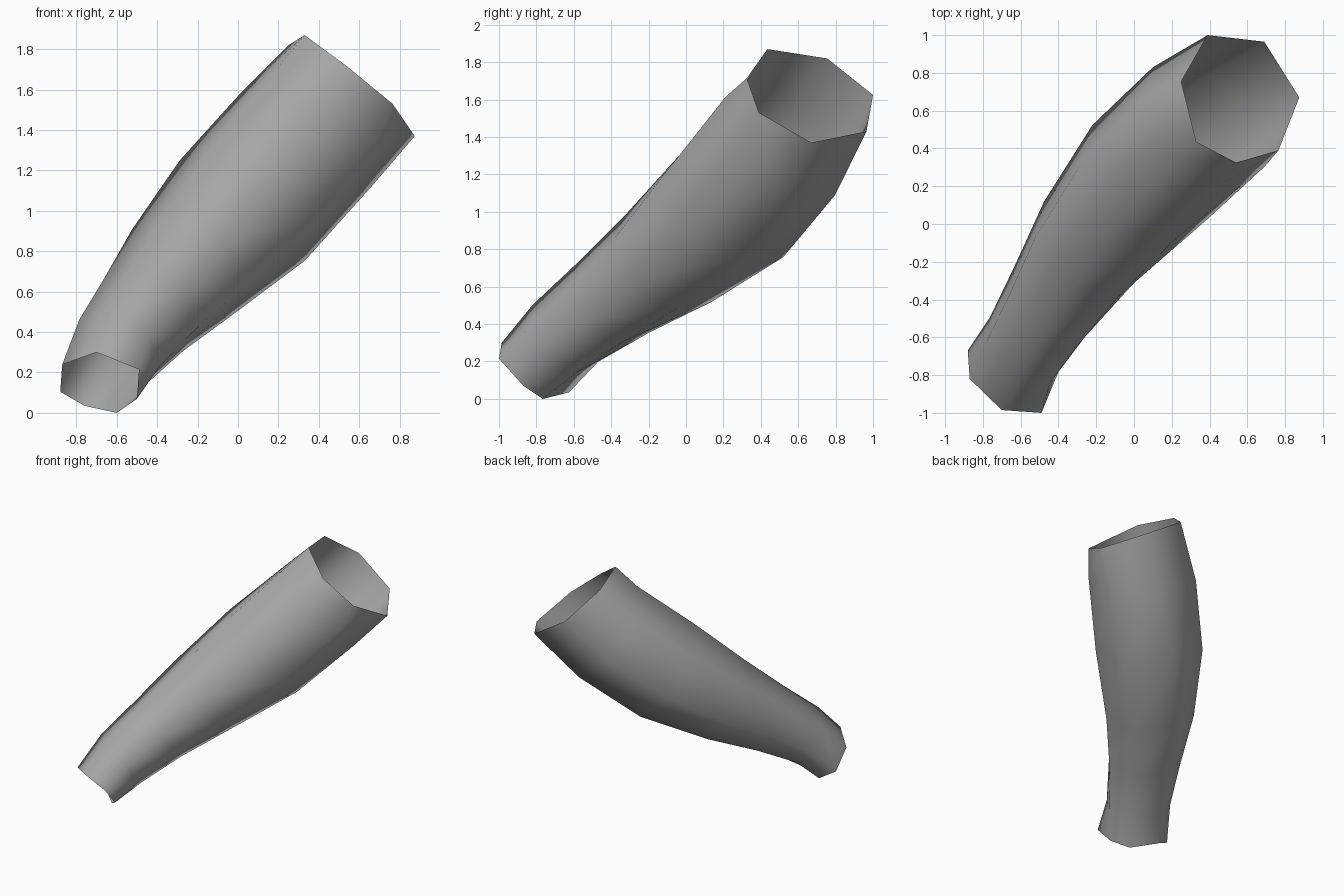
import bpy, bmesh
from mathutils import Vector

if "Cube" in bpy.data.objects:
    bpy.data.objects.remove(bpy.data.objects["Cube"])

# matching seven-sided openings at the narrow and wide ends
narrow = [(-.70, -.985, .30), (-.49, -1.0, .215), (-.50, -.87, .07), (-.60, -.765, 0),
          (-.76, -.625, .035), (-.88, -.67, .105), (-.87, -.82, .24)]
wide = [(.33, .435, 1.87), (.54, .325, 1.715), (.765, .39, 1.53), (.875, .67, 1.37),
        (.69, .965, 1.43), (.39, 1.0, 1.625), (.25, .755, 1.82)]
narrow = [Vector(p) for p in narrow]
wide = [Vector(p) for p in wide]

# centre and radius of each ring between the ends
middle = [((-.59, -.66, .325), .24), ((-.435, -.41, .515), .275),
          ((-.245, -.12, .73), .335), ((.05, .23, 1.04), .405),
          ((.36, .53, 1.39), .405)]

c0 = sum(narrow, Vector()) / 7
c1 = sum(wide, Vector()) / 7
axis = (c1 - c0).normalized()


def across(p, c):
    """Unit direction from c to p, square to the sleeve axis."""
    d = p - c
    return (d - axis * d.dot(axis)).normalized()


rings = [narrow]
for centre, radius in middle:
    c = Vector(centre)
    t = (c - c0).dot(axis) / (c1 - c0).length
    rings.append([c + across(a, c0).lerp(across(b, c1), t).normalized() * radius
                  for a, b in zip(narrow, wide)])
rings.append(wide)

# open sleeve skinned between the rings
bm = bmesh.new()
loops = [[bm.verts.new(p) for p in ring] for ring in rings]
for low, high in zip(loops, loops[1:]):
    for i in range(7):
        j = (i + 1) % 7
        bm.faces.new((low[i], high[i], high[j], low[j]))
bm.normal_update()
# faces look outward
f = bm.faces[:][14]
if f.normal.dot(f.calc_center_median() - Vector(middle[1][0])) < 0:
    bmesh.ops.reverse_faces(bm, faces=bm.faces[:])
for f in bm.faces:
    f.smooth = True

mesh = bpy.data.meshes.new("sleeve")
bm.to_mesh(mesh)
bm.free()
sleeve = bpy.data.objects.new("sleeve", mesh)
bpy.context.collection.objects.link(sleeve)

grey = bpy.data.materials.new("mid grey")
grey.diffuse_color = (.4, .4, .4, 1)
grey.use_nodes = True
grey.node_tree.nodes["Principled BSDF"].inputs["Base Color"].default_value = grey.diffuse_color
mesh.materials.append(grey)
